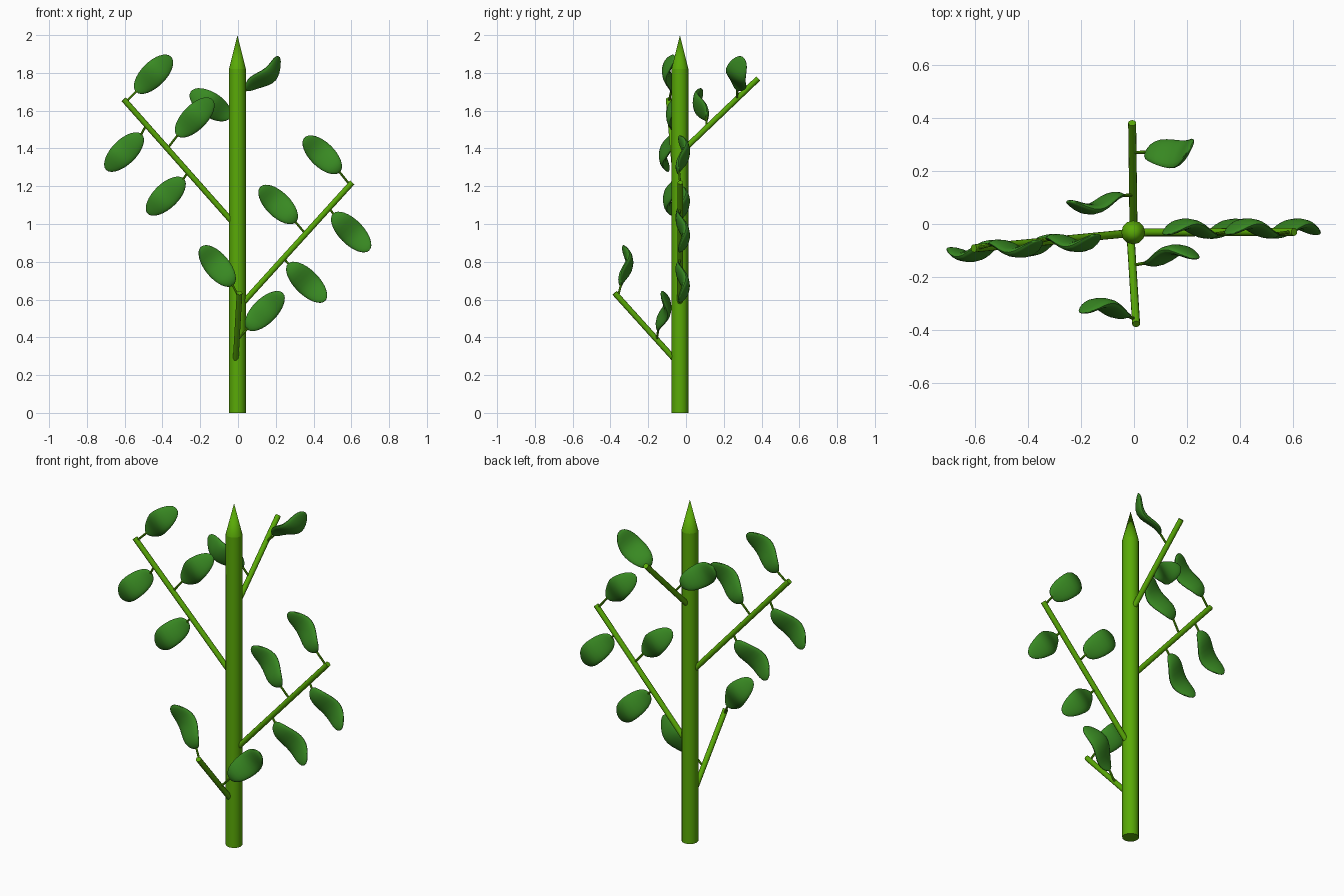
import bpy, bmesh, math
from mathutils import Vector, Matrix

if "Cube" in bpy.data.objects:
    bpy.data.objects.remove(bpy.data.objects["Cube"])


def material(name, rgb):
    m = bpy.data.materials.new(name)
    m.diffuse_color = (*rgb, 1)
    m.use_nodes = True
    m.node_tree.nodes["Principled BSDF"].inputs["Base Color"].default_value = m.diffuse_color
    return m


STEM = material("stem_green", (0.1, 0.4, 0.002))
LEAF = material("leaf_green", (0.04, 0.25, 0.016))


def finish(bm, name, mat):
    bmesh.ops.recalc_face_normals(bm, faces=bm.faces)
    me = bpy.data.meshes.new(name)
    bm.to_mesh(me)
    bm.free()
    me.materials.append(mat)
    ob = bpy.data.objects.new(name, me)
    bpy.context.collection.objects.link(ob)
    bpy.context.view_layer.objects.active = ob
    ob.select_set(True)
    bpy.ops.object.shade_smooth_by_angle(angle=math.radians(35))
    ob.select_set(False)


def rod(name, a, b, r1, r2, sides=12):
    a, b = Vector(a), Vector(b)
    d = b - a
    bm = bmesh.new()
    bmesh.ops.create_cone(bm, cap_ends=True, segments=sides, radius1=r1, radius2=r2, depth=d.length,
                          matrix=Matrix.Translation((a + b) / 2) @ d.to_track_quat('Z', 'Y').to_matrix().to_4x4())
    finish(bm, name, STEM)


def leaf(name, base, tip, normal):
    # flattened sphere with an S-shaped wave along its length
    base, tip = Vector(base), Vector(tip)
    u = (tip - base).normalized()
    n = Vector(normal)
    n = (n - u * n.dot(u)).normalized()
    v = n.cross(u)
    length = (tip - base).length
    bm = bmesh.new()
    bmesh.ops.create_uvsphere(bm, u_segments=20, v_segments=16, radius=1)
    for p in bm.verts:
        t = (p.co.z + 1) / 2
        wave = 0.021 * math.sin(2 * math.pi * (t - 0.35)) + 0.01
        p.co = base + u * (t * length) + v * (p.co.x * 0.066) + n * (p.co.y * 0.021 + wave)
    finish(bm, name, LEAF)


def leaf_on_stalk(name, root, base, tip, normal):
    leaf("leaf_" + name, base, tip, normal)
    end = Vector(base).lerp(Vector(tip), 0.05)
    n = Vector(normal).normalized()
    rod("stalk_" + name, root, end - n * 0.008, 0.006, 0.006, 8)


# main stem with a pointed tip
SY = -0.032
rod("main_stem", (-0.003, SY, 0), (-0.003, SY, 1.82), 0.045, 0.045)
rod("stem_tip", (-0.003, SY, 1.82), (-0.003, SY, 2.0), 0.045, 0)

# branches
branches = {
    "right": ((0.015, SY, 0.57), (0.605, -0.03, 1.22)),
    "left": ((-0.02, -0.035, 1.0), (-0.605, -0.092, 1.66)),
    "front": ((-0.012, -0.06, 0.283), (0.008, -0.378, 0.635)),
    "back": ((-0.002, -0.01, 1.395), (-0.007, 0.382, 1.77)),
}
for k, (a, b) in branches.items():
    rod("branch_" + k, a, b, 0.015, 0.015)

# leaves of the side branches: (x, z) of stalk root, leaf base, leaf tip, and tip depth shift
side_leaves = {
    "right": ((0, 1, 0), 0.0, [
        ((0.59, 1.21), (0.54, 1.275), (0.352, 1.458)),
        ((0.48, 1.085), (0.503, 1.055), (0.695, 0.86)),
        ((0.355, 0.95), (0.307, 1.01), (0.118, 1.197)),
        ((0.24, 0.82), (0.265, 0.79), (0.462, 0.593)),
    ]),
    "left": ((0, -1, 0), 0.09, [
        ((-0.59, 1.65), (-0.54, 1.7), (-0.354, 1.886)),
        ((-0.485, 1.525), (-0.508, 1.475), (-0.698, 1.287)),
        ((-0.37, 1.405), (-0.323, 1.468), (-0.135, 1.66)),
        ((-0.26, 1.28), (-0.286, 1.24), (-0.478, 1.055)),
    ]),
}
for k, (n, lean, rows) in side_leaves.items():
    a, b = branches[k]
    for i, row in enumerate(rows):
        s = (row[0][0] - a[0]) / (b[0] - a[0])
        y = a[1] + (b[1] - a[1]) * s
        # leaves lean along with their branch
        pts = [(x, y + lean * (x - row[0][0]), z) for x, z in row]
        leaf_on_stalk(f"{k}_{i + 1}", *pts, n)

# leaves of the front and back branches
leaf_on_stalk("front_1", (0.004, -0.36, 0.615), (-0.025, -0.335, 0.675), (-0.195, -0.327, 0.88), (0, 1, 0))
leaf_on_stalk("front_2", (0.0, -0.155, 0.39), (0.046, -0.138, 0.443), (0.237, -0.122, 0.635), (0, 1, 0))
leaf_on_stalk("back_1", (-0.005, 0.27, 1.66), (0.048, 0.265, 1.705), (0.225, 0.295, 1.88), (0.58, -0.6, -0.5))
leaf_on_stalk("back_2", (-0.003, 0.11, 1.515), (-0.04, 0.1, 1.562), (-0.25, 0.078, 1.70), (0, -1, 0))
